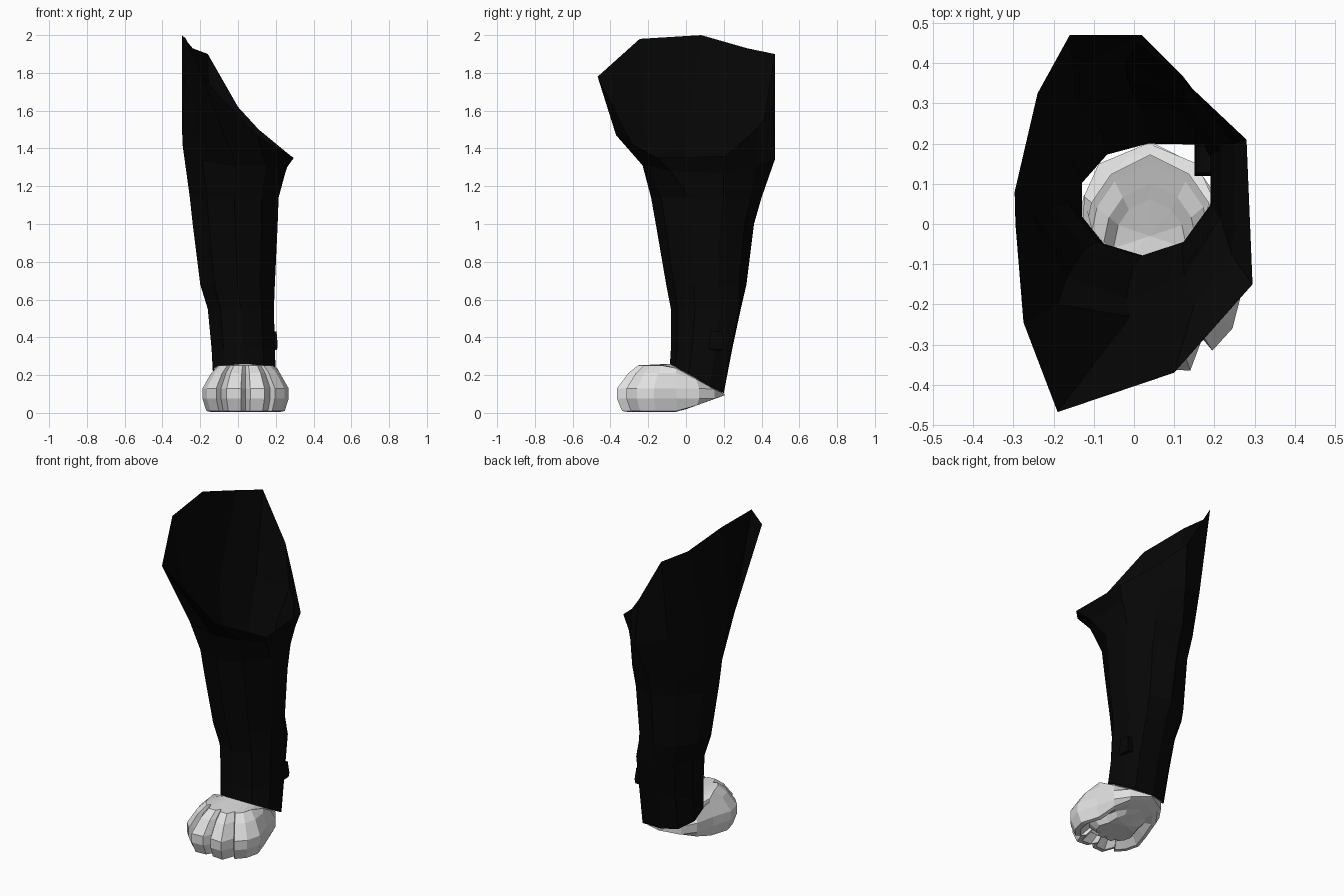
import bpy, bmesh, math

if "Cube" in bpy.data.objects:
    bpy.data.objects.remove(bpy.data.objects["Cube"])


def material(name, value):
    m = bpy.data.materials.new(name)
    m.diffuse_color = (value, value, value, 1)
    m.use_nodes = True
    m.node_tree.nodes["Principled BSDF"].inputs["Base Color"].default_value = m.diffuse_color
    return m


black = material("black fur", 0.002)
white = material("white fur", 0.75)


def loft(name, rings, mat, cap=None):
    """Skin a list of equal-length rings, optionally closing the first to a point."""
    bm = bmesh.new()
    rows = [[bm.verts.new(p) for p in r] for r in rings]
    n = len(rows[0])
    for a, b in zip(rows, rows[1:]):
        for i in range(n):
            j = (i + 1) % n
            bm.faces.new((a[i], a[j], b[j], b[i]))
    if cap:
        c = bm.verts.new(cap)
        for i in range(n):
            bm.faces.new((c, rows[0][(i + 1) % n], rows[0][i]))
    me = bpy.data.meshes.new(name)
    bm.to_mesh(me)
    bm.free()
    me.materials.append(mat)
    ob = bpy.data.objects.new(name, me)
    bpy.context.collection.objects.link(ob)
    return ob


def cuff_z(y):
    """Slanted line where the leg meets the paw."""
    return 0.26 - 0.155 * min(1, max(0, (y + 0.085) / 0.28))


# Leg: ten-sided open tube, rings as z, xmin, xmax, ymin, ymax
def leg_ring(z, x0, x1, y0, y1):
    pts = []
    for k in range(10):
        a = math.radians(36 * k)
        x = (x0 + x1) / 2 + (x1 - x0) / 2 * math.sin(a) / math.cos(math.radians(18))
        y = (y0 + y1) / 2 - (y1 - y0) / 2 * math.cos(a)
        if k in (3, 4) and (z is None or z < .6):   # squarer back inner corner
            x, y = min(x + .02, x1), y + .025
        if k in (6, 7) and z is not None and z > .9:  # flatter back outer corner
            x, y = x + .015, y - .015
        pts.append((x, y, cuff_z(y) if z is None else z))
    return pts


levels = [(None, -.13, .20, -.085, .20), (.34, -.14, .195, -.08, .245),
          (.55, -.16, .19, -.08, .29), (.68, -.20, .195, -.105, .32),
          (1.0, -.24, .21, -.16, .36), (1.14, -.255, .215, -.185, .40)]
# Elbow ring and slanted shoulder rim, starting at the front and going round by +x
elbow = [(-.01, -.23, 1.31), (.15, -.20, 1.31), (.245, -.08, 1.28), (.25, .20, 1.27),
         (.12, .37, 1.31), (.02, .47, 1.34), (-.15, .39, 1.40), (-.265, .20, 1.42),
         (-.295, 0, 1.43), (-.19, -.20, 1.34)]
rim = [(-.19, -.468, 1.78), (.10, -.37, 1.47), (.295, -.15, 1.35), (.28, .21, 1.36),
       (.11, .37, 1.50), (0, .46, 1.62), (-.16, .47, 1.90), (-.24, .325, 1.93),
       (-.297, .08, 2.0), (-.275, -.245, 1.98)]
loft("leg", [leg_ring(*l) for l in levels] + [elbow, rim], black)

# Paw: mirrored half outline with grooves between the toes
half = [(0, -.315), (.025, -.36), (.10, -.365), (.13, -.285), (.155, -.315),
        (.205, -.26), (.228, -.17), (.19, -.05), (.165, .07), (.11, .15), (0, .205)]
outline = half + [(-d, y) for d, y in half[-2:0:-1]]


def paw_ring(scale, z):
    pts = []
    for d, y in outline:
        # the heel stays wide under the leg, only the toes round over
        s = max(scale, .88) if z > .11 and y > -.06 else scale
        py = -.07 + (y + .07) * s
        low = .005 + max(0, py + .04) * .36
        pts.append((.04 + d * s, py, min(max(z, low), max(low + .005, cuff_z(py) - .005))))
    return pts


cuff = []
for d, y in outline:
    r = math.hypot(d, y - .058)
    py = .058 + .143 * (y - .058) / r
    cuff.append((.035 + .16 * d / r, py, cuff_z(py)))
# sole pad, crease behind the toes, toe tips, then up over the knuckles
paw_levels = [(.48, .008), (.62, .045), (.80, .002), (.91, .01), (1.0, .075),
              (1.0, .13), (.80, .21), (.62, .252)]
loft("paw", [paw_ring(*l) for l in paw_levels] + [cuff], white, (.04, -.03, .012))

# Small wrist pad on the back inner side
pad = []
for z, s in ((.335, .9), (.36, 1), (.43, .8)):
    pad.append([(.18 + sx * .03 * s, .16 + sy * .04 * s, z)
                for sx, sy in ((-1, -1), (1, -1), (1, 1), (-1, 1))])
loft("wrist_pad", pad, black, (.18, .16, .33))
